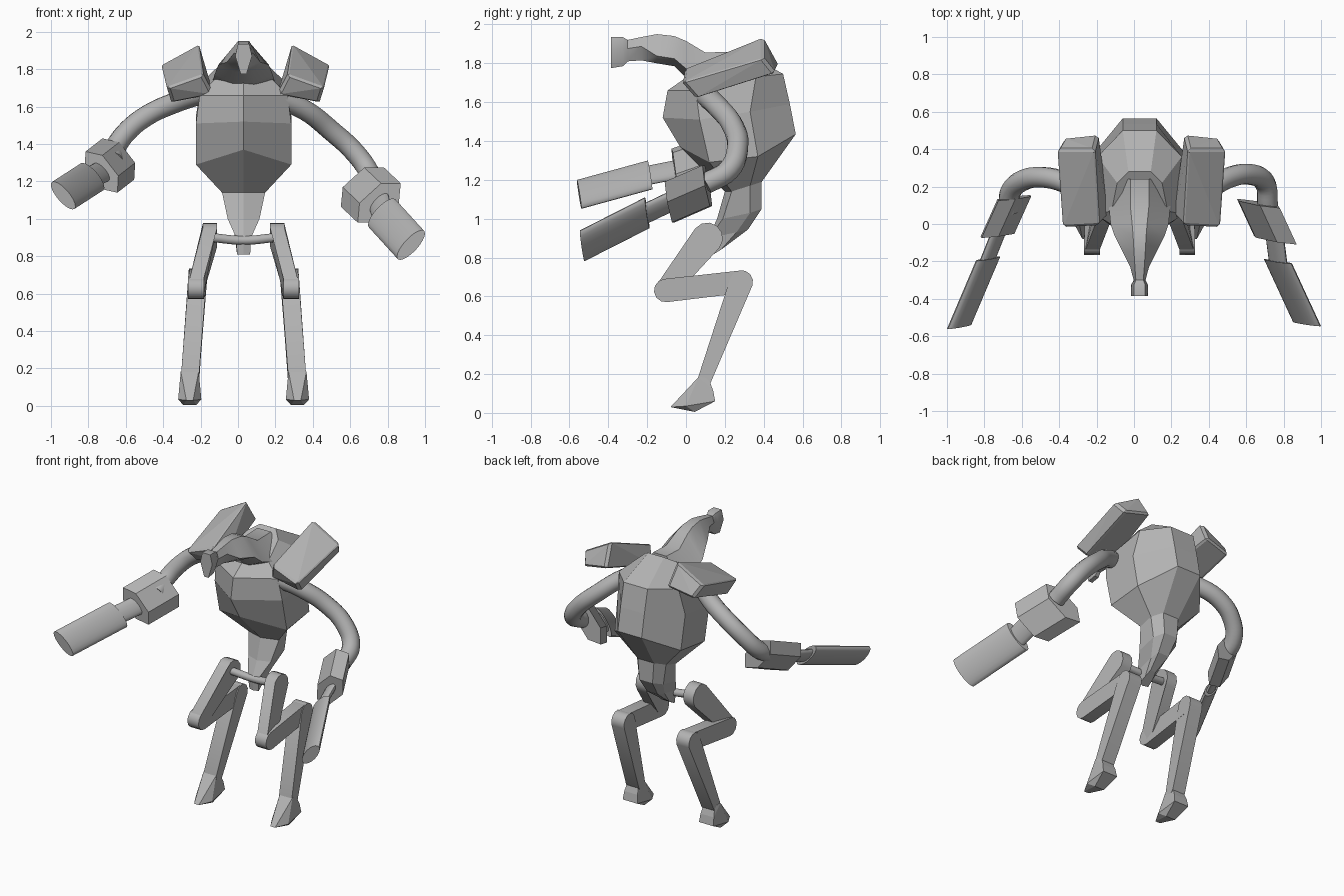
import bpy, bmesh, math
from mathutils import Vector

if "Cube" in bpy.data.objects:
    bpy.data.objects.remove(bpy.data.objects["Cube"])

CX = 0.03  # body midline
grey = bpy.data.materials.new("plain_grey")
grey.diffuse_color = (0.45, 0.45, 0.45, 1)
grey.use_nodes = True
grey.node_tree.nodes["Principled BSDF"].inputs["Base Color"].default_value = grey.diffuse_color


def finish(name, bm, smooth=None):
    bmesh.ops.recalc_face_normals(bm, faces=bm.faces)
    me = bpy.data.meshes.new(name)
    bm.to_mesh(me)
    bm.free()
    me.materials.append(grey)
    ob = bpy.data.objects.new(name, me)
    bpy.context.collection.objects.link(ob)
    if smooth:
        bpy.ops.object.select_all(action='DESELECT')
        ob.select_set(True)
        bpy.context.view_layer.objects.active = ob
        bpy.ops.object.shade_smooth_by_angle(angle=math.radians(smooth))
    return ob


def loft(name, rings, smooth=None):
    """Skin a list of equal-length point rings and cap both ends."""
    bm = bmesh.new()
    vs = [[bm.verts.new(p) for p in r] for r in rings]
    n = len(vs[0])
    for a, b in zip(vs, vs[1:]):
        for i in range(n):
            bm.faces.new((a[i], a[(i + 1) % n], b[(i + 1) % n], b[i]))
    bm.faces.new(vs[0])
    bm.faces.new(vs[-1])
    return finish(name, bm, smooth)


def hull(name, pts):
    bm = bmesh.new()
    for p in pts:
        bm.verts.new(p)
    bmesh.ops.convex_hull(bm, input=bm.verts)
    bmesh.ops.dissolve_limit(bm, angle_limit=0.02, verts=bm.verts, edges=bm.edges)
    return finish(name, bm)


def oval(c, u, v, n):
    c, u, v = Vector(c), Vector(u), Vector(v)
    return [c + u * math.cos(2 * math.pi * i / n) + v * math.sin(2 * math.pi * i / n) for i in range(n)]


def tube(name, pts, r, sides=16):
    """Smooth tube through points."""
    cu = bpy.data.curves.new(name, 'CURVE')
    cu.dimensions = '3D'
    sp = cu.splines.new('BEZIER')
    sp.bezier_points.add(len(pts) - 1)
    for bp, p in zip(sp.bezier_points, pts):
        bp.co = p
        bp.handle_left_type = bp.handle_right_type = 'AUTO'
    sp.resolution_u = 5
    cu.bevel_depth = r
    cu.bevel_resolution = sides // 4
    cu.use_fill_caps = True
    tmp = bpy.data.objects.new(name + "_path", cu)
    bpy.context.collection.objects.link(tmp)
    bpy.context.view_layer.update()
    me = bpy.data.meshes.new_from_object(tmp.evaluated_get(bpy.context.evaluated_depsgraph_get()))
    bpy.data.objects.remove(tmp)
    bm = bmesh.new()
    bm.from_mesh(me)
    bpy.data.meshes.remove(me)
    for f in bm.faces:
        f.material_index = 0
    finish(name, bm, 40)


# Torso and pelvis: (y, z) of front ridge, then (half width, y, z) of three side corners
torso = [
    ((0.02, 1.74), (.15, .07, 1.75), (.12, .22, 1.83), (.06, .28, 1.87)),
    ((-.095, 1.66), (.235, .05, 1.66), (.225, .36, 1.73), (.09, .50, 1.745)),
    ((-.12, 1.52), (.255, .07, 1.51), (.255, .33, 1.55), (.09, .535, 1.59)),
    ((-.03, 1.37), (.255, .12, 1.29), (.25, .37, 1.32), (.09, .565, 1.435)),
    ((.20, 1.14), (.115, .235, 1.14), (.11, .33, 1.17), (.06, .39, 1.19)),
    ((.16, 1.0), (.085, .19, 1.0), (.09, .33, 1.03), (.05, .39, 1.05)),
    ((.115, .90), (.04, .12, .90), (.05, .26, .93), (.04, .32, .945)),
    ((.12, .81), (.035, .13, .81), (.03, .18, .84), (.02, .22, .87)),
]
rings = []
for (fy, fz), *side in torso:
    rings.append([(CX, fy, fz)] + [(CX + w, y, z) for w, y, z in side]
                 + [(CX - w, y, z) for w, y, z in reversed(side)])
loft("torso", rings)

# Neck and head: y, top z, bottom z, half width at top and at side
neck = [
    (.24, 1.86, 1.72, .05, .13), (.10, 1.855, 1.70, .05, .165), (.0, 1.915, 1.725, .04, .155),
    (-.06, 1.94, 1.785, .035, .135), (-.15, 1.95, 1.80, .03, .09), (-.23, 1.935, 1.815, .025, .05),
    (-.30, 1.92, 1.81, .02, .032), (-.325, 1.935, 1.785, .03, .045), (-.385, 1.935, 1.775, .03, .045),
]
rings = []
for y, t, b, wt, ws in neck:
    s = b + (t - b) * (.25 if y > -.2 else .6)
    half = [(wt, t), (ws, s), (ws * .35, b)]
    rings.append([(CX + w, y, z) for w, z in half] + [(CX - w, y, z) for w, z in reversed(half)])
loft("neck_and_head", rings, 35)


def beam(name, sx, a, ra, b, rb, w):
    """Round-ended leg bar between two (x, y, z) joints."""
    a, b = Vector(a), Vector(b)
    ang = math.atan2(b.z - a.z, b.y - a.y)
    prof = []
    for c, r, base in ((a, ra, ang + math.pi / 2), (b, rb, ang - math.pi / 2)):
        for i in range(7):
            t = base + math.pi * i / 6
            prof.append((c.x, c.y + r * math.cos(t), c.z + r * math.sin(t)))
    loft(name, [[(CX + sx * (x + o), y, z) for x, y, z in prof] for o in (-w, w)], 35)


foot = [(.048, .065, .185), (.04, .115, .18), (.05, .14, .115), (.055, .15, .06), (.045, .01, .10),
        (.062, 0, .035), (.018, -.08, .03), (.035, .045, .005)]
pad = [(.265, -.01, 1.77), (.46, -.02, 1.70), (.435, .05, 1.62), (.21, .05, 1.665),
       (.29, .40, 1.935), (.49, .40, 1.825), (.455, .46, 1.75), (.27, .48, 1.79)]
for side, sx in (("right", 1), ("left", -1)):
    # Legs and feet
    hip, knee, hock, ankle = (.18, .11, .90), (.255, -.105, .63), (.245, .285, .675), (.285, .095, .17)
    beam(side + "_thigh", sx, hip, .08, knee, .055, .038)
    beam(side + "_shin", sx, knee, .06, hock, .058, .042)
    beam(side + "_lower_leg", sx, hock, .06, ankle, .035, .048)
    hull(side + "_foot", [(CX + sx * (.288 + m * x), y, z) for x, y, z in foot for m in (1, -1)])
    # Shoulder pads with chamfered edges
    ob = hull(side + "_shoulder_pad", [(.04 + sx * (x - .04), y, z) for x, y, z in pad])
    bev = ob.modifiers.new("chamfer", 'BEVEL')
    bev.width = .014
    bev.segments = 1

# Hip axle
tube("hip_axle", [(CX - .17, .12, .90), (CX, .13, .885), (CX + .17, .12, .90)], .025, 12)

# Arms
tube("right_arm", [(.20, .08, 1.65), (.36, .16, 1.58), (.50, .245, 1.47), (.62, .265, 1.36),
                   (.70, .22, 1.25), (.715, .10, 1.18)], .056)
tube("left_arm", [(-.16, .10, 1.68), (-.34, .21, 1.62), (-.49, .25, 1.55), (-.60, .23, 1.46),
                  (-.66, .17, 1.37), (-.67, .08, 1.31)], .056)


def cannon(side, back, front, bu, bv, start, end, gu, gv):
    """Six-sided wrist block, thin connector and flattened barrel."""
    loft(side + "_wrist_block", [oval(back, bu, bv, 6), oval(front, bu, bv, 6)])
    cu, cv = Vector(gu) * .65, Vector(gv) * .75
    loft(side + "_connector", [oval(front, cu, cv, 16), oval(start, cu, cv, 16)], 40)
    loft(side + "_barrel", [oval(start, gu, gv, 20), oval(end, gu, gv, 20)], 40)


cannon("right", (.665, .11, 1.17), (.755, -.085, 1.085), (.115, -.025, .105), (-.055, 0, .06),
       (.77, -.20, 1.03), (.925, -.535, .86), (.07, -.012, .076), (-.027, 0, .024))
cannon("left", (-.64, .14, 1.32), (-.73, -.06, 1.25), (.085, .015, -.11), (.055, 0, .04),
       (-.78, -.185, 1.225), (-.935, -.55, 1.125), (.06, .012, -.072), (.027, 0, .019))
